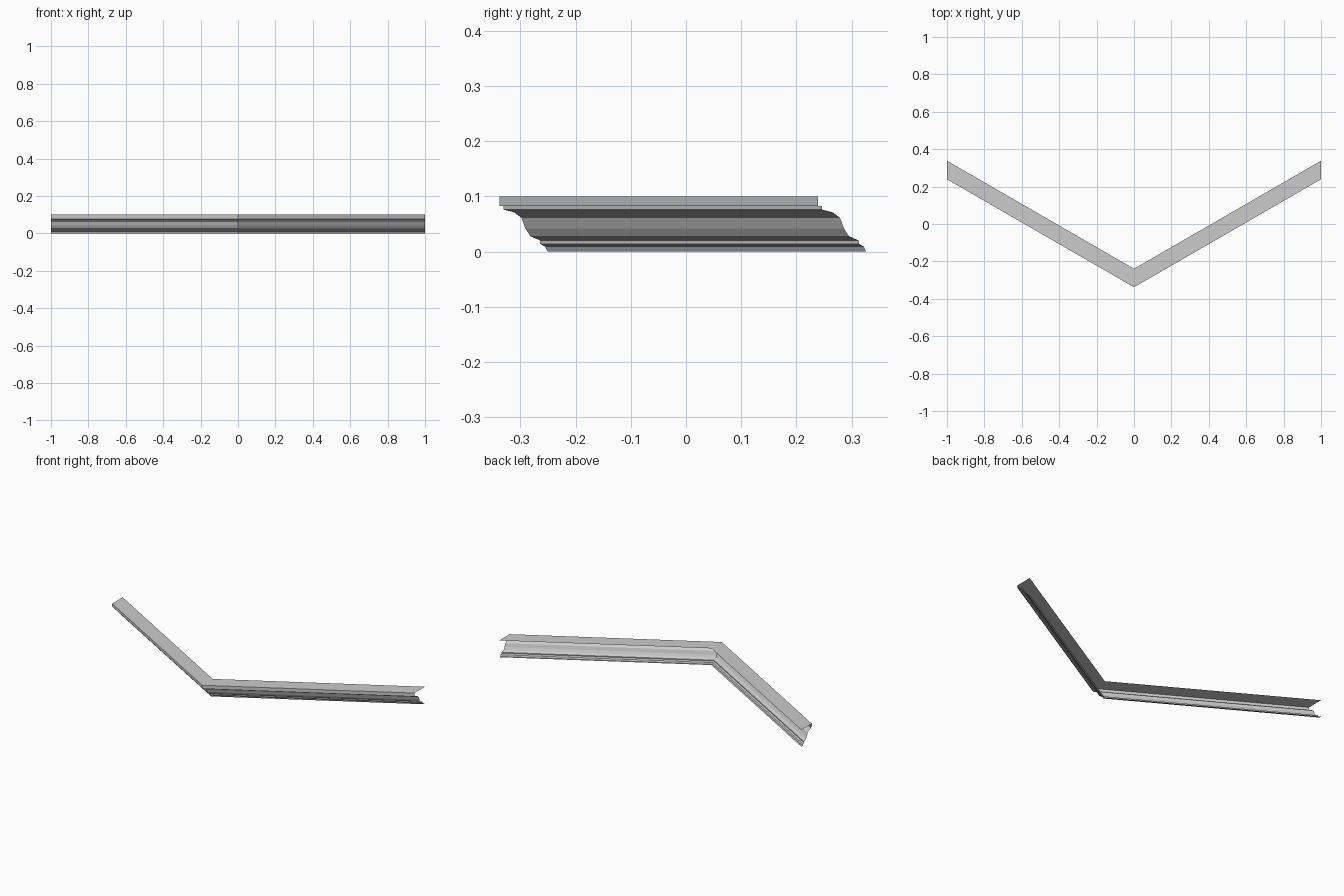
import bpy
import bmesh
import math

cube = bpy.data.objects.get("Cube")
if cube:
    bpy.data.objects.remove(cube, do_unlink=True)

# Plain grey finish
grey = bpy.data.materials.new("plain_grey")
grey.use_nodes = True
colour = (0.6, 0.6, 0.6, 1.0)
grey.diffuse_color = colour
grey.node_tree.nodes["Principled BSDF"].inputs["Base Color"].default_value = colour

# Open moulding section (depth behind the front edge, height):
# top flange, fascia step, cove, lower beads, bottom flange
DEPTH = 0.099
section = [
    (DEPTH, 0.1), (0, 0.1), (0, 0.083), (0.007, 0.083), (0.007, 0.076),
    (0.012, 0.075), (0.027, 0.071), (0.04, 0.061), (0.047, 0.042),
    (0.056, 0.028), (0.074, 0.02), (0.074, 0.014), (0.083, 0.009),
    (0.087, 0), (DEPTH, 0),
]

# Two legs swept back 30 degrees from a mitred front corner
rise = math.tan(math.radians(30))
front = -(rise + DEPTH) / 2
path = [(-1, front + rise), (0, front), (1, front + rise)]

bm = bmesh.new()
rows = [[bm.verts.new((x, y + d, z)) for d, z in section] for x, y in path]
for a, b in zip(rows, rows[1:]):
    for j in range(len(section) - 1):
        bm.faces.new((a[j], a[j + 1], b[j + 1], b[j]))

mesh = bpy.data.meshes.new("corner_moulding")
bm.to_mesh(mesh)
bm.free()
mesh.materials.append(grey)
moulding = bpy.data.objects.new("corner_moulding", mesh)
bpy.context.collection.objects.link(moulding)
